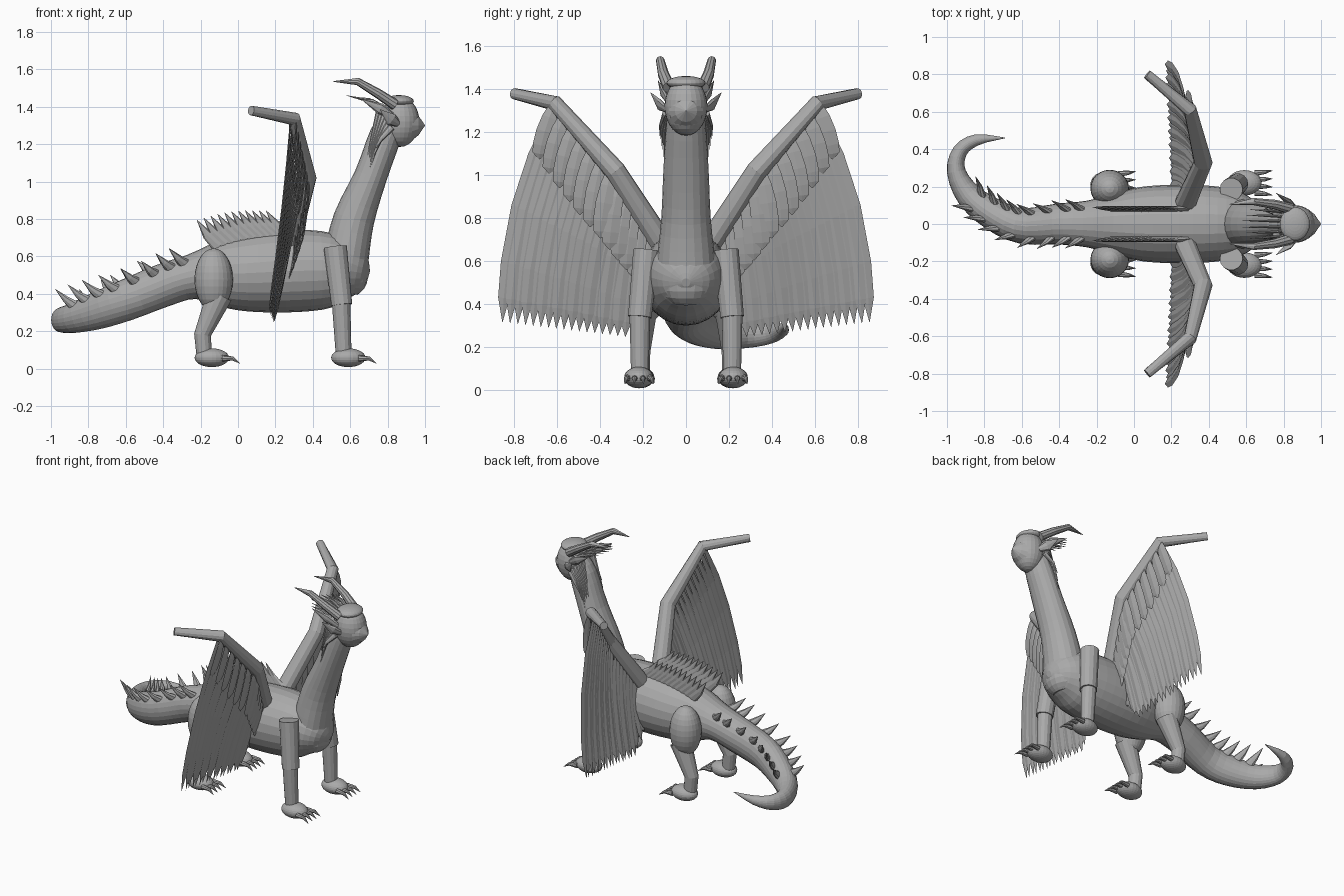
import bpy, bmesh, math
from mathutils import Vector as V

if "Cube" in bpy.data.objects:
    bpy.data.objects.remove(bpy.data.objects["Cube"])

grey = bpy.data.materials.new("stone grey")
grey.use_nodes = True
COL = (0.4, 0.4, 0.4, 1)
grey.diffuse_color = COL
grey.node_tree.nodes["Principled BSDF"].inputs["Base Color"].default_value = COL
X, Y, Z = V((1, 0, 0)), V((0, 1, 0)), V((0, 0, 1))


def lerp_path(pts, t):
    """Point at fraction t along a list of evenly weighted points."""
    f = min(max(t, 0), 0.9999) * (len(pts) - 1)
    i = int(f)
    return V(pts[i]).lerp(V(pts[i + 1]), f - i)


def smooth(rows, steps):
    """Catmull-Rom resampling of rows of numbers."""
    out = []
    for i in range(len(rows) - 1):
        a, b = rows[max(i - 1, 0)], rows[i]
        c, d = rows[i + 1], rows[min(i + 2, len(rows) - 1)]
        for k in range(steps):
            t = k / steps
            out.append([0.5 * (2 * q + (r - p) * t + (2 * p - 5 * q + 4 * r - s) * t * t
                               + (3 * q - p - 3 * r + s) * t ** 3)
                        for p, q, r, s in zip(a, b, c, d)])
    return out + [list(rows[-1])]


def loft(bm, rows, sides=12, hint=Z):
    """Tube through rows of x, y, z, side radius, radius along the hint."""
    pts = [V(r[:3]) for r in rows]
    rings = []
    for i, row in enumerate(rows):
        t = V((0, 0, 0))
        if i > 0:
            t += (pts[i] - pts[i - 1]).normalized()
        if i < len(pts) - 1:
            t += (pts[i + 1] - pts[i]).normalized()
        t.normalize()
        up = (hint - t * hint.dot(t)).normalized()
        side = up.cross(t)
        rings.append([bm.verts.new(pts[i] + side * row[3] * math.cos(a) + up * row[4] * math.sin(a))
                      for a in (2 * math.pi * k / sides for k in range(sides))])
    for a, b in zip(rings, rings[1:]):
        for k in range(sides):
            j = (k + 1) % sides
            bm.faces.new((a[k], a[j], b[j], b[k]))
    bm.faces.new(rings[0])
    bm.faces.new(rings[-1])


def ball(bm, centre, size):
    made = bmesh.ops.create_uvsphere(bm, u_segments=24, v_segments=14, radius=1)["verts"]
    for v in made:
        v.co = V(centre) + V(a * b for a, b in zip(v.co, size))


def spike(bm, base, tip, r, thin=1, hint=Y, sides=8, bend=(0, 0, 0)):
    base, tip = V(base), V(tip)
    mid = base.lerp(tip, 0.5) + V(bend)
    loft(bm, [(*base, r, r * thin), (*mid, r * .65, r * .65 * thin),
              (*tip, .001, .001)], sides, hint)


def part(name, build, mirror=False):
    bm = bmesh.new()
    build(bm)
    bmesh.ops.recalc_face_normals(bm, faces=bm.faces)
    me = bpy.data.meshes.new(name)
    bm.to_mesh(me)
    bm.free()
    me.materials.append(grey)
    ob = bpy.data.objects.new(name, me)
    bpy.context.collection.objects.link(ob)
    if mirror:
        m = ob.modifiers.new("mirror", "MIRROR")
        m.use_axis = (False, True, False)
        m.use_mirror_merge = False
    return ob


# Torso running into the curled tail
BODY = [(.70, 0, .50, .02, .02), (.66, 0, .51, .11, .11), (.57, 0, .525, .17, .17),
        (.45, 0, .525, .2, .21), (.25, 0, .52, .21, .22), (.05, 0, .51, .2, .205),
        (-.1, 0, .505, .165, .175), (-.25, 0, .49, .125, .12), (-.4, 0, .445, .11, .115),
        (-.6, -.01, .365, .095, .11), (-.75, .05, .31, .085, .1), (-.88, .15, .27, .07, .08),
        (-.95, .28, .26, .05, .065), (-.93, .39, .265, .04, .05), (-.84, .45, .28, .03, .03),
        (-.69, .46, .3, .002, .002)]
part("body_and_tail", lambda bm: loft(bm, smooth(BODY, 3), 24))

# Neck and chest
NECK = [(.56, 0, .41, .08, .08), (.57, 0, .47, .13, .12), (.58, 0, .6, .135, .12),
        (.62, 0, .8, .115, .11), (.71, 0, 1.03, .105, .088), (.79, 0, 1.25, .09, .085),
        (.83, 0, 1.34, .07, .06)]
part("neck", lambda bm: loft(bm, [r[:3] + [r[4], r[3]] for r in smooth(NECK, 3)], 20, Y))


# Head, snout and brow
def head(bm):
    ball(bm, (.865, 0, 1.32), (.105, .1, .135))
    spike(bm, (.93, 0, 1.3), (1, 0, 1.3), .08, hint=Z, sides=16)


part("head", head)
part("brow", lambda bm: ball(bm, (.86, 0, 1.43), (.08, .09, .032)))


# Horns and ears
def horns(bm):
    loft(bm, [(.84, .08, 1.41, .03, .03), (.75, .105, 1.47, .026, .026),
              (.64, .12, 1.535, .02, .02), (.51, .105, 1.535, .002, .002)], 10, Y)


part("horns", horns, True)


def ears(bm):
    loft(bm, [(.87, .08, 1.3, .012, .008), (.82, .125, 1.33, .035, .012),
              (.76, .165, 1.385, .001, .001)], 8, Y)
    loft(bm, [(.84, .08, 1.34, .015, .01), (.76, .11, 1.39, .03, .012),
              (.66, .13, 1.44, .001, .001)], 8, Y)


part("ears", ears, True)


# Crest behind the head and strands down the neck
def mane(bm):
    for i in range(4):
        y = .015 + .025 * i
        spike(bm, (.8, y, 1.37 + .01 * (i % 2)), (.58 + .02 * i, y * 1.2, 1.46 - .006 * i),
              .015, .6, bend=(0, 0, .02))
    for i in range(6):
        x, y = .76 + .012 * i, .055 + .009 * i
        spike(bm, (x, y, 1.39 - .02 * i), (.67 + .012 * i, y + .02, .92 + .05 * i),
              .02, .5, bend=(-.01, .01, 0))


part("mane", mane, True)

# Wing arms: shoulder, elbow, wrist, tip
ARM = [(.27, .1, .66), (.37, .33, 1.02), (.3, .61, 1.335), (.07, .8, 1.38)]
part("wing_arms", lambda bm: loft(
    bm, [(*p, r, r) for p, r in zip(ARM, (.058, .05, .037, .026))], 12, X), True)


def feather(bm, root, ctrl, tip, width):
    rows = []
    for t, w in ((0, .5), (.25, .85), (.5, 1), (.75, 1), (.9, .85), (1, .02)):
        p = root * (1 - t) ** 2 + ctrl * (2 * t * (1 - t)) + tip * t * t
        rows.append((*p, width * w, .006 * min(1, w + .1)))
    loft(bm, rows, 4, X)


# Long flight feathers fanned below the arm
def flight(bm):
    n = 20
    for i in range(n):
        t = i / (n - 1)
        root = lerp_path(ARM[:3], 1 - t * .92) + V((-.02, 0, -.02))
        tip = V((.165 + .03 * t + .006 * (i % 2), .855 - .68 * t, .315 - .08 * t))
        if t > .85:
            tip.z += (t - .85) * .9
        ctrl = root.lerp(tip, .5) + V((.03, .09 * (1 - t) + .01, .08))
        feather(bm, root, ctrl, tip, .031)


part("flight_feathers", flight, True)


# Short overlapping feathers on the front of the wing
def coverts(bm):
    n = 13
    for i in range(n):
        t = i / (n - 1)
        root = lerp_path(ARM[:3], 1 - t * .95) + V((.01, 0, 0))
        drop = .26 + .07 * math.sin(math.pi * t)
        tip = root + V((-.035, .075 - .04 * t, -drop))
        feather(bm, root, root.lerp(tip, .5) + V((.025, .02, 0)), tip, .04)


part("covert_feathers", coverts, True)


# Feet with four claws
def foot(bm, x, y):
    ball(bm, (x, y, .058), (.092, .068, .05))
    for k in range(4):
        dy = (k - 1.5) * .035
        spike(bm, (x + .055, y + dy, .055), (x + .15, y + dy * 1.25, .028), .017,
              bend=(.01, 0, .012))


def front_leg(bm):
    loft(bm, [(.52, .185, .65, .062, .062), (.555, .215, .34, .056, .056)], 14, Y)
    loft(bm, [(.55, .215, .38, .05, .05), (.565, .215, .07, .042, .042)], 14, Y)
    foot(bm, .59, .22)


def hind_leg(bm):
    ball(bm, (-.13, .19, .475), (.103, .1, .168))
    loft(bm, [(-.1, .2, .39, .07, .07), (-.19, .21, .18, .045, .045),
              (-.18, .21, .07, .042, .042)], 14, Y)
    foot(bm, -.14, .215)


part("front_legs", front_leg, True)
part("hind_legs", hind_leg, True)


# Two rows of back spines
def back_spines(bm):
    for i in range(11):
        x = -.1 + .037 * i
        z = .655 + .05 * math.sin(min(1, i / 7) * math.pi / 2)
        spike(bm, (x, .08, z), (x - .12, .09, z + .14), .04, .4, bend=(-.005, 0, -.01))


part("back_spines", back_spines, True)


# Two rows of spines following the tail
def tail_spines(bm):
    centre = [r[:5] for r in smooth(BODY[7:12], 2)]
    for s in (1, -1):
        for i in range(8):
            f = (i + .5) / 8
            k = f * (len(centre) - 1) * .98
            a, b = centre[int(k)], centre[int(k) + 1]
            row = [p + (q - p) * (k % 1) for p, q in zip(a, b)]
            t = V((b[0] - a[0], b[1] - a[1], b[2] - a[2])).normalized()
            out = Z.cross(t).normalized() * -s
            base = V(row[:3]) + out * row[3] * .62 + Z * row[4] * .62
            spike(bm, base, base + t * .09 + out * .055 + Z * .11, .032, .6, hint=out,
                  bend=(.005, 0, -.01))


part("tail_spines", tail_spines)
